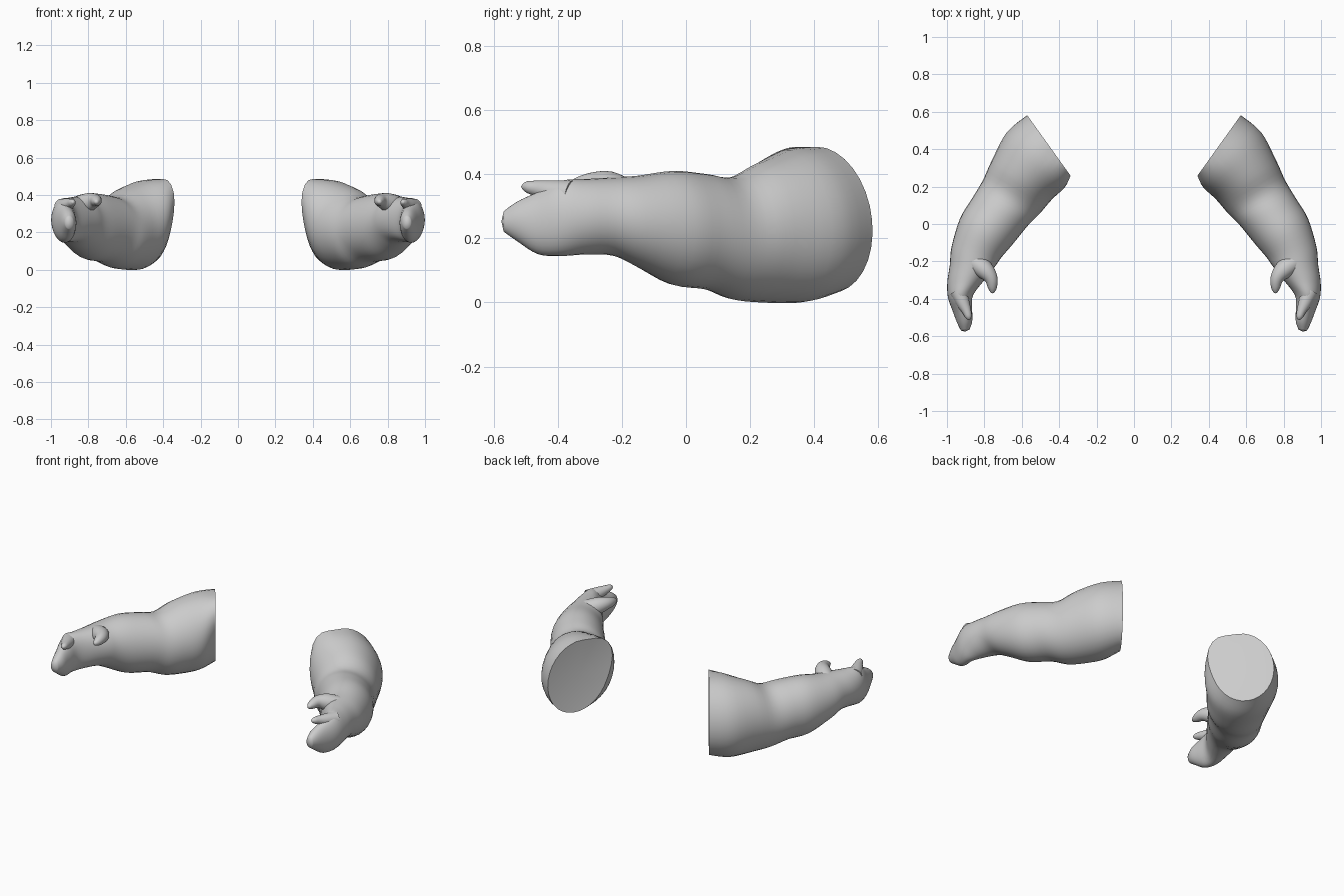
import bpy, bmesh, math
from mathutils import Vector

if "Cube" in bpy.data.objects:
    bpy.data.objects.remove(bpy.data.objects["Cube"])

skin = bpy.data.materials.new("plain grey")
skin.diffuse_color = (0.6, 0.6, 0.6, 1)
skin.use_nodes = True
skin.node_tree.nodes["Principled BSDF"].inputs["Base Color"].default_value = skin.diffuse_color
N = 32


def spline(rows, steps):
    """Smooth interpolation through rows of numbers."""
    out = []
    for i in range(len(rows) - 1):
        p = [rows[max(0, min(len(rows) - 1, i + k))] for k in (-1, 0, 1, 2)]
        for s in range(steps):
            t = s / steps
            out.append([0.5 * (2 * b + (c - a) * t + (2 * a - 5 * b + 4 * c - d) * t * t
                               + (3 * b - a - 3 * c + d) * t ** 3)
                        for a, b, c, d in zip(*p)])
    out.append(list(rows[-1]))
    return out


def loft(name, rings, start_inset, end_bulge):
    """Skin rings of points and close both ends with fans."""
    bm = bmesh.new()
    vs = [[bm.verts.new(p) for p in r] for r in rings]
    for a, b in zip(vs, vs[1:]):
        for i in range(N):
            j = (i + 1) % N
            bm.faces.new((a[i], a[j], b[j], b[i]))
    mids = [sum(r, Vector()) / N for r in rings]
    for ring, mid, nxt, push in ((vs[0], mids[0], mids[1], start_inset),
                                 (vs[-1], mids[-1], mids[-2], end_bulge)):
        tip = bm.verts.new(mid + (mid - nxt).normalized() * push)
        for i in range(N):
            bm.faces.new((ring[i], ring[(i + 1) % N], tip))
    bmesh.ops.recalc_face_normals(bm, faces=bm.faces)
    me = bpy.data.meshes.new(name)
    bm.to_mesh(me)
    bm.free()
    ob = bpy.data.objects.new(name, me)
    bpy.context.collection.objects.link(ob)
    me.materials.append(skin)
    # the opposite arm is a mirror image
    m = ob.modifiers.new("mirror", 'MIRROR')
    m.use_mirror_merge = False
    bpy.ops.object.select_all(action='DESELECT')
    ob.select_set(True)
    bpy.context.view_layer.objects.active = ob
    bpy.ops.object.shade_smooth_by_angle(angle=math.radians(50))
    return ob


# arm sections: inner x, y, outer x, y, bottom z, top z, corner push, lean
SECTIONS = [
    (.355, .28, .57, .58, .03, .485, .22, .15),
    (.375, .20, .68, .49, .00, .475, .08, .08),
    (.44, .13, .76, .34, .00, .435, 0, 0),
    (.50, .06, .81, .23, .01, .39, 0, 0),
    (.56, .00, .87, .13, .04, .40, 0, 0),
    (.65, -.11, .93, .03, .055, .41, 0, 0),
    (.71, -.18, .975, -.12, .11, .395, 0, 0),
    (.745, -.23, .985, -.22, .145, .39, 0, 0),
    (.80, -.30, .998, -.31, .15, .385, 0, 0),
    (.86, -.38, .995, -.39, .145, .38, 0, 0),
    (.865, -.45, .968, -.47, .15, .345, 0, 0),
    (.865, -.52, .945, -.53, .19, .315, 0, 0),
    (.88, -.565, .925, -.57, .22, .285, 0, 0),
]
rings = []
for ix, iy, ox, oy, lo, hi, corner, lean in spline(SECTIONS, 4):
    mid = Vector(((ix + ox) / 2, (iy + oy) / 2, (lo + hi) / 2))
    wide = Vector(((ox - ix) / 2, (oy - iy) / 2, 0))
    ring = []
    for k in range(N):
        a = math.tau * k / N
        f = 1 + corner * max(0, math.cos(a - math.radians(140))) ** 6
        c, s = math.cos(a) * f, math.sin(a) * f
        ring.append(mid + wide * (c - lean * s) + Vector((0, 0, min(s, 1) * (hi - lo) / 2)))
    rings.append(ring)
loft("arm_and_hand", rings, -0.02, 0.008)


def digit(name, path):
    """Tapered round finger along x, y, z, radius points."""
    pts = spline(path, 4)
    rings = []
    for i, (x, y, z, r) in enumerate(pts):
        a, b = pts[max(0, i - 1)], pts[min(len(pts) - 1, i + 1)]
        d = Vector(b[:3]) - Vector(a[:3])
        side = d.cross(Vector((0, 0, 1))).normalized()
        up = side.cross(d).normalized()
        rings.append([Vector((x, y, z)) + (side * math.cos(math.tau * k / N)
                     + up * math.sin(math.tau * k / N)) * r for k in range(N)])
    loft(name, rings, 0, 0.004)


digit("thumb", [(.86, -.20, .335, .055), (.80, -.245, .36, .05), (.765, -.29, .37, .036),
                (.757, -.34, .365, .024), (.758, -.367, .362, .01)])
digit("upper_finger", [(.94, -.36, .335, .045), (.915, -.42, .345, .036), (.895, -.465, .355, .025),
                       (.885, -.495, .36, .018), (.882, -.51, .361, .008)])
